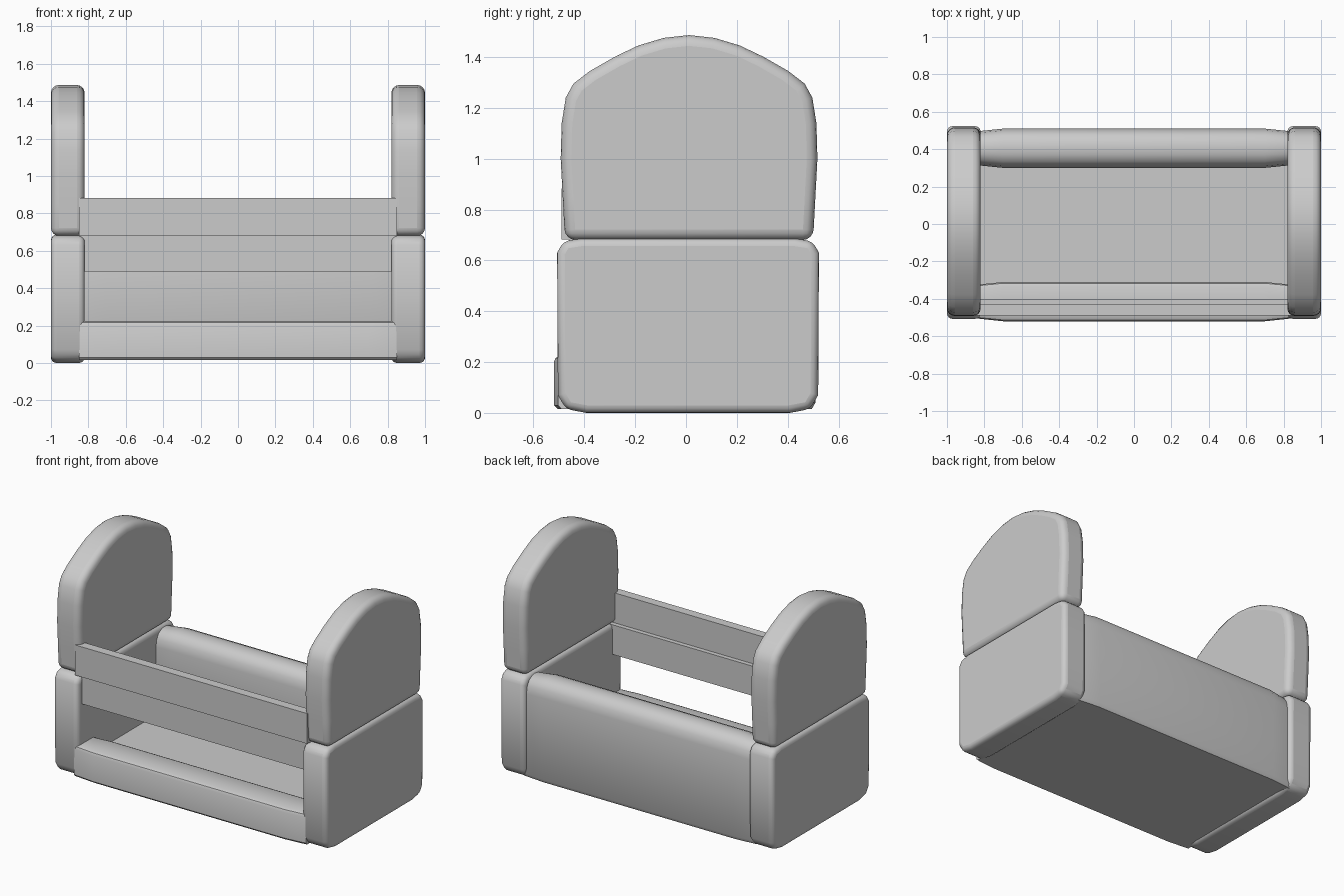
import bpy
import bmesh

cube = bpy.data.objects.get("Cube")
if cube:
    bpy.data.objects.remove(cube, do_unlink=True)

grey = bpy.data.materials.new("plain grey")
grey.use_nodes = True
colour = (0.6, 0.6, 0.6, 1)
grey.diffuse_color = colour
grey.node_tree.nodes["Principled BSDF"].inputs["Base Color"].default_value = colour


def loft(name, profile, stations, bevel=0.0):
    """Sweep a (y, z) profile along x; each station is (x, y scale, z scale)."""
    bm = bmesh.new()
    mid = (min(p[0] for p in profile) + max(p[0] for p in profile)) / 2
    rings = [[bm.verts.new((x, mid + (y - mid) * sy, z * sz)) for y, z in profile]
             for x, sy, sz in stations]
    count = len(profile)
    for a, b in zip(rings, rings[1:]):
        for i in range(count):
            j = (i + 1) % count
            bm.faces.new((a[i], a[j], b[j], b[i]))
    bm.faces.new(rings[0])
    bm.faces.new(rings[-1])
    bmesh.ops.recalc_face_normals(bm, faces=bm.faces)
    mesh = bpy.data.meshes.new(name)
    bm.to_mesh(mesh)
    bm.free()
    mesh.materials.append(grey)
    obj = bpy.data.objects.new(name, mesh)
    bpy.context.collection.objects.link(obj)
    if bevel:
        mod = obj.modifiers.new("rounded edges", "BEVEL")
        mod.width = bevel
        mod.segments = 4
        mod.limit_method = "ANGLE"
        mod.angle_limit = 0.85
    bpy.ops.object.select_all(action="DESELECT")
    bpy.context.view_layer.objects.active = obj
    obj.select_set(True)
    bpy.ops.object.shade_smooth_by_angle(angle=0.7)
    return obj


def symmetric(half, centre):
    """Close a half outline, given as (offset, z), by mirroring it in y."""
    return ([(centre + y, z) for y, z in half]
            + [(centre - y, z) for y, z in reversed(half) if y > 0])


def box(y0, y1, z0, z1):
    return [(y0, z0), (y1, z0), (y1, z1), (y0, z1)]


# End panels: square lower block with an arched board above
lower = symmetric([(0.40, 0), (0.48, 0.015), (0.512, 0.07), (0.515, 0.63),
                   (0.49, 0.675), (0.42, 0.686)], 0.008)
arch = symmetric([(0.488, 0.68), (0.497, 0.85), (0.505, 1.0), (0.501, 1.14),
                  (0.485, 1.24), (0.455, 1.295), (0.39, 1.345), (0.29, 1.402),
                  (0.2, 1.445), (0.1, 1.475), (0, 1.486)], 0.012)
for side, sign in (("left", 1), ("right", -1)):
    ends = [(sign * 0.82, 1, 1), (sign * 1.0, 1, 1)]
    loft(side + "_lower_panel", lower, ends, 0.03)
    loft(side + "_arched_panel", arch, ends, 0.042)

# Back board with a rounded top and tapered ends
taper = [(-0.85, 0.84, 0.97), (-0.82, 0.88, 0.98), (-0.7, 1, 1),
         (0.7, 1, 1), (0.82, 0.88, 0.98), (0.85, 0.84, 0.97)]
back = symmetric([(0.09, 0.016), (0.104, 0.04), (0.105, 0.58), (0.095, 0.63),
                  (0.07, 0.665), (0.035, 0.68), (0, 0.684)], 0.405)
loft("back_board", back, taper)

# Low front lip, same taper without losing height
lip = symmetric([(0.09, 0.016), (0.105, 0.03), (0.105, 0.2), (0.098, 0.216),
                 (0.08, 0.224)], -0.415)
loft("front_lip", lip, [(x, sy, 1) for x, sy, _ in taper])

# Floor and the two front rails
span = [(-0.85, 1, 1), (0.85, 1, 1)]
loft("floor", box(-0.42, 0.42, 0.016, 0.12), span)
loft("upper_rail", box(-0.49, -0.43, 0.682, 0.882), span)
loft("lower_rail", box(-0.46, -0.40, 0.488, 0.684), span)
